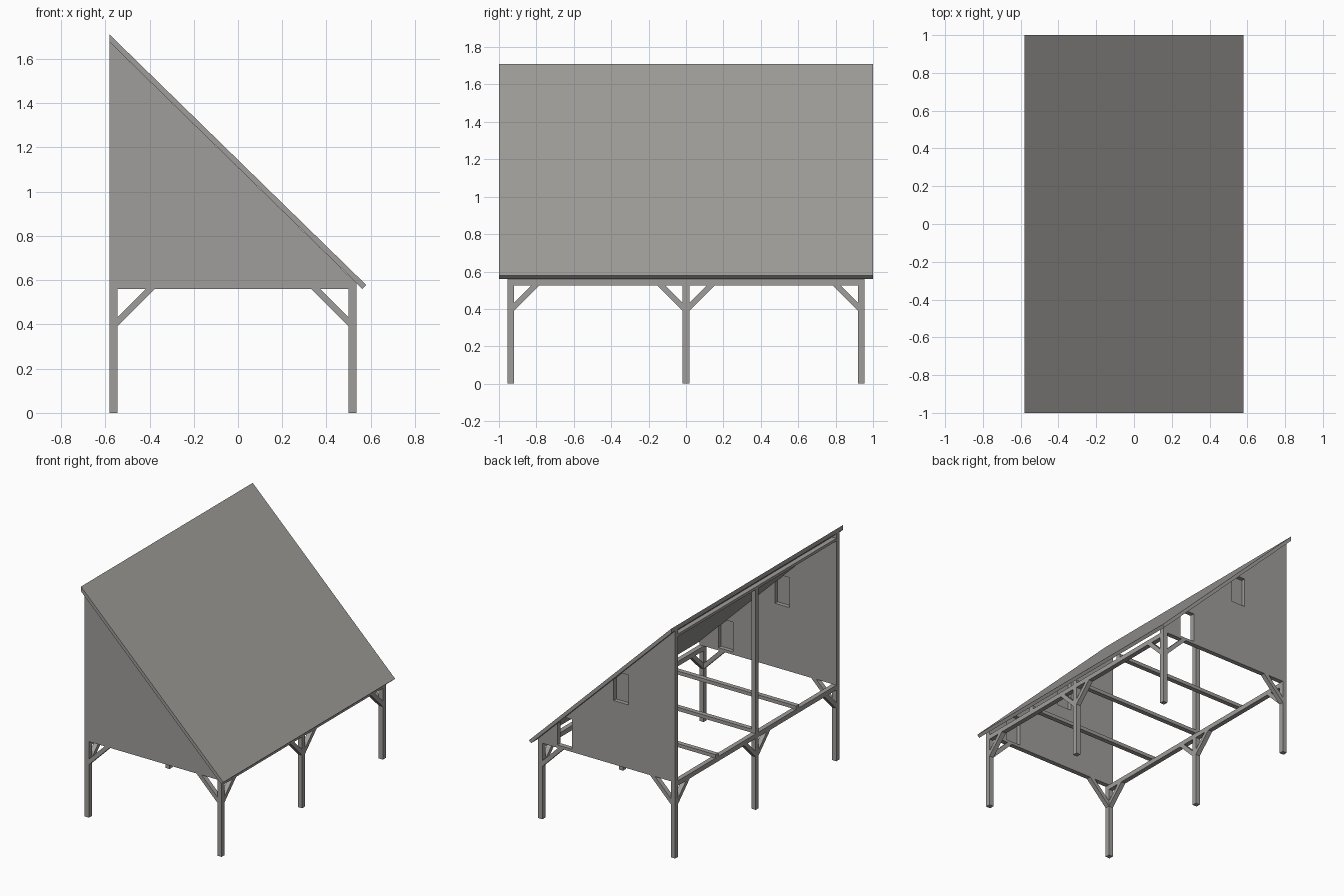
import bpy
import bmesh
from mathutils import Vector

cube = bpy.data.objects.get("Cube")
if cube:
    bpy.data.objects.remove(cube, do_unlink=True)

# One weathered grey for the whole shelter
grey = bpy.data.materials.new("weathered_grey")
grey.use_nodes = True
GREY = (0.35, 0.34, 0.325, 1)
grey.diffuse_color = GREY
grey.node_tree.nodes["Principled BSDF"].inputs["Base Color"].default_value = GREY

XL, XR, Y = -0.563, 0.518, 0.938     # post centre lines
T = 0.035                            # timber size
H = T / 2
PLATE = 0.56                         # top of the side plates


def under_roof(x):
    return 1.676 - 0.977 * (x + 0.58)


def prism(name, points, depth):
    """Extrude a closed 3D outline along the vector depth."""
    bm = bmesh.new()
    face = bm.faces.new([bm.verts.new(p) for p in points])
    ext = bmesh.ops.extrude_face_region(bm, geom=[face])
    moved = [g for g in ext["geom"] if isinstance(g, bmesh.types.BMVert)]
    bmesh.ops.translate(bm, verts=moved, vec=Vector(depth))
    bmesh.ops.recalc_face_normals(bm, faces=bm.faces)
    mesh = bpy.data.meshes.new(name)
    bm.to_mesh(mesh)
    bm.free()
    mesh.materials.append(grey)
    obj = bpy.data.objects.new(name, mesh)
    bpy.context.collection.objects.link(obj)
    return obj


def box(name, x0, x1, y0, y1, z0, z1):
    return prism(name, [(x0, y0, z0), (x1, y0, z0), (x1, y1, z0), (x0, y1, z0)],
                 (0, 0, z1 - z0))


def brace(name, x, y, along, sign, top):
    """Diagonal strut from a post up to the beam, along 'x' or 'y'."""
    reach = top - 0.39
    profile = [(H, 0.39), (H + reach, top), (H + reach - 0.042, top), (H, 0.432)]
    if along == "x":
        pts = [(x + sign * d, y - H, z) for d, z in profile]
        return prism(name, pts, (0, T, 0))
    pts = [(x - H, y + sign * d, z) for d, z in profile]
    return prism(name, pts, (T, 0, 0))


# Posts: the high side runs up to the roof
for y in (-Y, 0, Y):
    box("high_post", XL - H, XL + H, y - H, y + H, 0, under_roof(XL + H))
    box("low_post", XR - H, XR + H, y - H, y + H, 0, PLATE)

# Side plates and the beam under the high roof edge
for x in (XL, XR):
    box("side_plate", x - H, x + H, -Y - H, Y + H, PLATE - T, PLATE)
top = under_roof(XL + H)
box("high_beam", XL - H, XL + H, -Y - H, Y + H, top - 0.02, top)

# Joists resting on the plates
for y in (-Y / 2, 0, Y / 2):
    box("joist", XL - H, XR + H, y - H, y + H, PLATE, PLATE + 0.026)

# Braces
for x, inward in ((XL, 1), (XR, -1)):
    for y, signs in ((-Y, (1,)), (0, (-1, 1)), (Y, (-1,))):
        for s in signs:
            brace("plate_brace", x, y, "y", s, PLATE - T)
    for y in (-Y, Y):
        brace("corner_brace", x, y, "x", inward, PLATE)

# Gable walls with window recesses cut from their +y faces
for name, y, low_depth in (("front_wall", -Y, 0.03), ("back_wall", Y, 0.06)):
    x0, x1 = XL - H, XR + H
    outline = [(x0, PLATE), (x1, PLATE), (x1, under_roof(x1)), (x0, under_roof(x0))]
    wall = prism(name, [(x, y - H, z) for x, z in outline], (0, T, 0))
    for wx, wz, depth in ((-0.14, 1.14, 0.03), (0.32, 0.69, low_depth)):
        cutter = box("window_cutter", wx - 0.06, wx + 0.06,
                     y + H - depth, y + 0.05, wz - 0.11, wz + 0.11)
        cutter.hide_render = True
        cut = wall.modifiers.new("window", "BOOLEAN")
        cut.operation = "DIFFERENCE"
        cut.solver = "EXACT"
        cut.object = cutter
        bpy.context.view_layer.objects.active = wall
        bpy.ops.object.modifier_apply(modifier=cut.name)
        bpy.data.objects.remove(cutter, do_unlink=True)

# Single-pitch roof slab
roof = [(-0.58, 1.71), (0.58, 0.578), (0.562, 0.561), (-0.58, 1.676)]
prism("roof", [(x, -1, z) for x, z in roof], (0, 2, 0))
